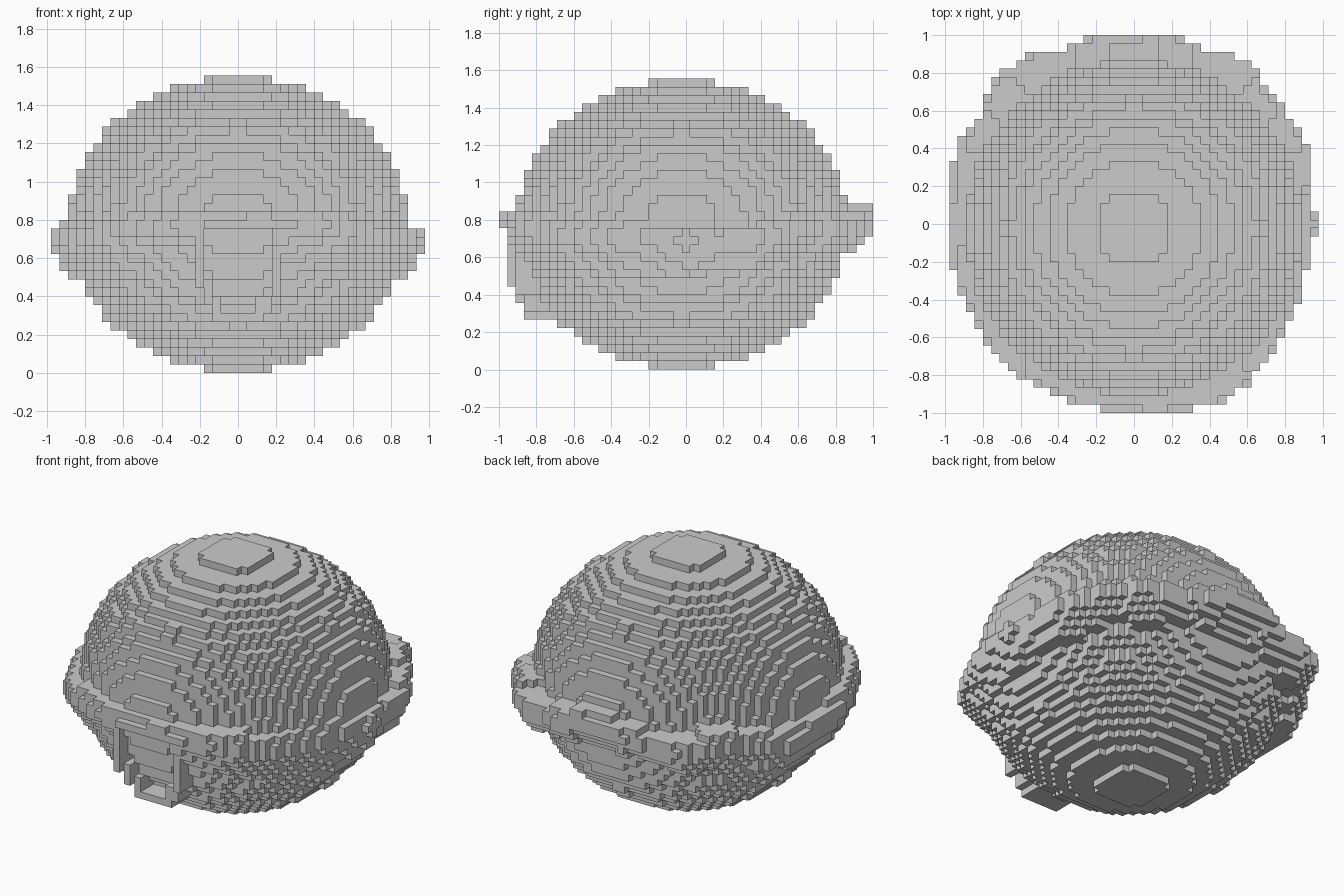
import bpy
import bmesh
import math
from itertools import product
from mathutils import Vector

old = bpy.data.objects.get("Cube")
if old:
    bpy.data.objects.remove(old, do_unlink=True)

UNIT = 2 / 45          # edge of one block
NX, NY, NZ = 44, 45, 35

grey = bpy.data.materials.new("plain_grey")
grey.use_nodes = True
colour = (0.6, 0.6, 0.6, 1)
grey.diffuse_color = colour
grey.node_tree.nodes["Principled BSDF"].inputs["Base Color"].default_value = colour


def centre(cell):
    i, j, k = cell
    return Vector(((i + 0.5 - NX / 2) * UNIT, (j + 0.5 - NY / 2) * UNIT, (k + 0.5) * UNIT))


# Rounded body: a slightly flattened ball of blocks
def in_body(cell):
    x, y, z = cell[0] - 21.5, cell[1] - 21.5, cell[2] - 17
    return (x * x + y * y) / 20 ** 2 + z * z / 17.45 ** 2 <= 1


# Frill: outer radius at even directions, starting at +x
REACH = [0.96, 0.94, 1.0, 0.99, 1.0, 1.05, 1.0, 1.02,
         0.98, 1.01, 0.99, 1.06, 1.05, 0.99, 1.02, 0.98,
         0.96, 0.98, 0.99, 0.99, 1.01, 0.99, 0.99, 0.99,
         0.98, 1.0, 1.04, 1.04, 1.0, 0.96, 0.95, 0.93]


def reach(angle):
    t = angle / math.tau * len(REACH) % len(REACH)
    a = int(t) % len(REACH)
    b = (a + 1) % len(REACH)
    return REACH[a] + (REACH[b] - REACH[a]) * (t - int(t))


def in_frill(cell):
    p = centre(cell)
    r, angle = math.hypot(p.x, p.y), math.atan2(p.y, p.x)
    if r < 0.7 or r > 1.1:
        return False
    s = math.sin(angle)
    # Opening at the front
    if p.y < 0 and -0.18 < p.x < 0.2 and p.z < 0.75:
        return False
    middle = 0.69 + 0.09 * s * s - (0.018 + 0.012 * s) * math.sin(7 * angle)
    low = 0.5 + 0.13 * max(s, 0) - 0.04 * max(-s, 0) + 0.02 * math.sin(11 * angle)
    high = middle + 0.075
    if not low < p.z < high:
        return False
    # The rim thins out faster at the front and back than at the sides
    slope = 0.45 + 0.5 * s * s
    edge = reach(angle) + 0.005
    edge -= slope * max(middle - 0.03 - p.z, 0) + 0.6 * max(p.z - middle - 0.03, 0)
    return r <= edge


# Hanging loop at the front: x range, front y, z range of each block run
LOOP = [
    (-0.23, -0.18, -0.95, 0.45, 0.8),
    (-0.18, -0.13, -0.91, 0.36, 0.5),
    (-0.14, -0.08, -0.87, 0.27, 0.4),
    (-0.1, 0.13, -0.87, 0.27, 0.32),
    (0.08, 0.18, -0.87, 0.31, 0.42),
    (0.17, 0.23, -0.92, 0.4, 0.62),
]


def in_loop(cell):
    p = centre(cell)
    return any(x0 < p.x < x1 and front < p.y < -0.6 and z0 < p.z < z1
               for x0, x1, front, z0, z1 in LOOP)


# Sort the blocks into parts
parts = {"rounded_body": set(), "wavy_frill": set(), "hanging_loop": set()}
for cell in product(range(NX), range(NY), range(NZ)):
    for name, test in zip(parts, (in_body, in_frill, in_loop)):
        if test(cell):
            parts[name].add(cell)
            break
filled = set().union(*parts.values())


# Make the exposed block faces of one part
def build(name, cells):
    bm = bmesh.new()
    verts = {}

    def corner(key):
        if key not in verts:
            verts[key] = bm.verts.new(centre(key) - Vector((UNIT, UNIT, UNIT)) / 2)
        return verts[key]

    for cell in sorted(cells):
        for axis, side in product(range(3), (0, 1)):
            neighbour = list(cell)
            neighbour[axis] += 2 * side - 1
            if tuple(neighbour) in filled:
                continue
            u, w = (axis + 1) % 3, (axis + 2) % 3
            ring = []
            for du, dw in ((0, 0), (1, 0), (1, 1), (0, 1)):
                key = list(cell)
                key[axis] += side
                key[u] += du
                key[w] += dw
                ring.append(corner(tuple(key)))
            bm.faces.new(ring if side else ring[::-1])
    mesh = bpy.data.meshes.new(name)
    bm.to_mesh(mesh)
    bm.free()
    mesh.materials.append(grey)
    bpy.context.collection.objects.link(bpy.data.objects.new(name, mesh))


for name, cells in parts.items():
    build(name, cells)
